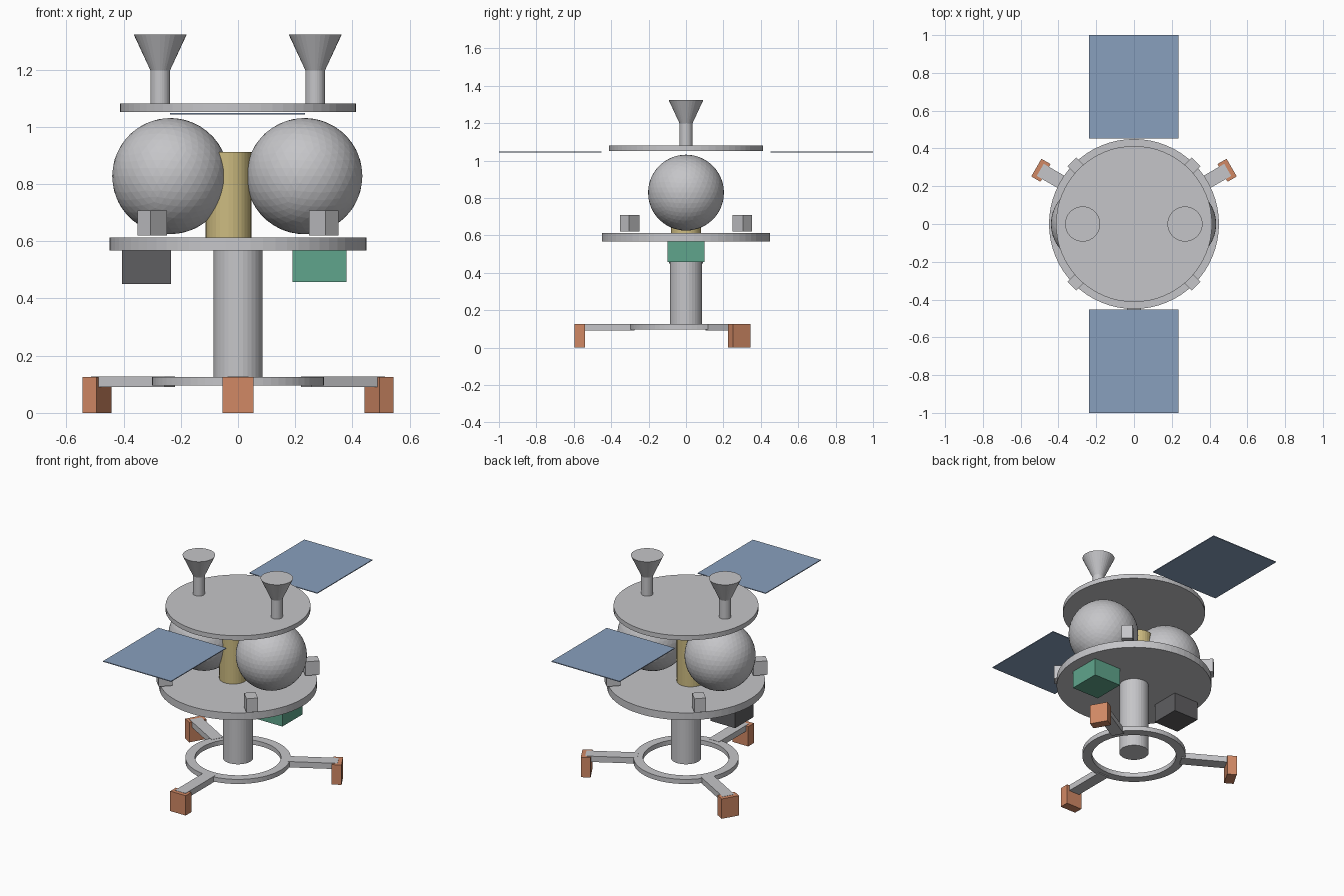
import bpy, math
from mathutils import Matrix, Vector

if "Cube" in bpy.data.objects:
    bpy.data.objects.remove(bpy.data.objects["Cube"])


def material(name, r, g, b):
    m = bpy.data.materials.new(name)
    m.diffuse_color = (r, g, b, 1)
    m.use_nodes = True
    m.node_tree.nodes["Principled BSDF"].inputs["Base Color"].default_value = m.diffuse_color
    return m


GREY = material("light_grey", .56, .56, .58)
DARK = material("charcoal", .114, .112, .119)
BLUE = material("panel_blue", .25, .35, .51)
ORANGE = material("copper_orange", .64, .25, .13)
GREEN = material("sea_green", .115, .376, .262)
YELLOW = material("sand_yellow", .61, .50, .22)


def finish(name, mat):
    ob = bpy.context.object
    ob.name = name
    ob.data.materials.append(mat)
    return ob


def cone(name, mat, x, r1, r2, z1, z2, sides=32):
    """Upright cylinder or cone between two heights."""
    bpy.ops.mesh.primitive_cone_add(vertices=sides, radius1=r1, radius2=r2,
                                    depth=z2 - z1, location=(x, 0, (z1 + z2) / 2))
    return finish(name, mat)


def box(name, mat, lo, hi, angle=0):
    """Box between two corners, turned about the z axis through the origin."""
    lo, hi = Vector(lo), Vector(hi)
    bpy.ops.mesh.primitive_cube_add(size=1)
    ob = finish(name, mat)
    ob.data.transform(Matrix.Rotation(math.radians(angle), 4, 'Z')
                      @ Matrix.Translation((lo + hi) / 2)
                      @ Matrix.Diagonal((*(hi - lo), 1)))
    return ob


def ring(name, mat, inner, outer, z1, z2, sides=64):
    """Flat ring with a square section."""
    profile = [(outer, z1), (outer, z2), (inner, z2), (inner, z1)]
    verts, faces = [], []
    for i in range(sides):
        a = 2 * math.pi * i / sides
        verts += [(r * math.cos(a), r * math.sin(a), z) for r, z in profile]
        for k in range(4):
            j, n = (i + 1) % sides, (k + 1) % 4
            faces.append((i * 4 + k, j * 4 + k, j * 4 + n, i * 4 + n))
    me = bpy.data.meshes.new(name)
    me.from_pydata(verts, [], faces)
    me.materials.append(mat)
    ob = bpy.data.objects.new(name, me)
    bpy.context.collection.objects.link(ob)


# Decks and columns
cone("upper_deck", GREY, 0, .413, .413, 1.052, 1.081, 64)
cone("lower_deck", GREY, 0, .45, .45, .567, .613, 64)
cone("lower_column", GREY, 0, .086, .086, .12, .567)
cone("core_cylinder", YELLOW, -.033, .08, .08, .613, .912)

# Spherical tanks
for side, x in (("left", -.237), ("right", .232)):
    bpy.ops.mesh.primitive_ico_sphere_add(subdivisions=4, radius=.203,
                                          location=(x, 0, .828))
    finish(side + "_tank", GREY)

# Horn antennas on the upper deck
for side, x in (("left", -.272), ("right", .27)):
    cone(side + "_horn_stem", GREY, x, .034, .034, 1.081, 1.197)
    cone(side + "_horn", GREY, x, .034, .093, 1.197, 1.324)

# Solar panels fore and aft
for side, y in (("front", -1), ("back", .452)):
    box(side + "_solar_panel", BLUE, (-.238, y, 1.043), (.235, y + .548, 1.048))

# Small blocks around the lower deck rim
for i in range(4):
    box("rim_block_%d" % (i + 1), GREY, (.384, -.033, .621), (.465, .033, .708),
        45 + 90 * i)

# Equipment boxes under the lower deck
box("dark_equipment_box", DARK, (-.405, -.09, .45), (-.234, .09, .567))
box("green_equipment_box", GREEN, (.191, -.1, .457), (.379, .1, .567))

# Landing ring with three arms and feet
ring("landing_ring", GREY, .245, .30, .096, .125)
for i, a in enumerate((-90, 30, 150)):
    box("leg_arm_%d" % (i + 1), GREY, (.275, -.037, .09), (.573, .037, .1265), a)
    box("foot_%d" % (i + 1), ORANGE, (.541, -.054, 0), (.597, .054, .125), a)
